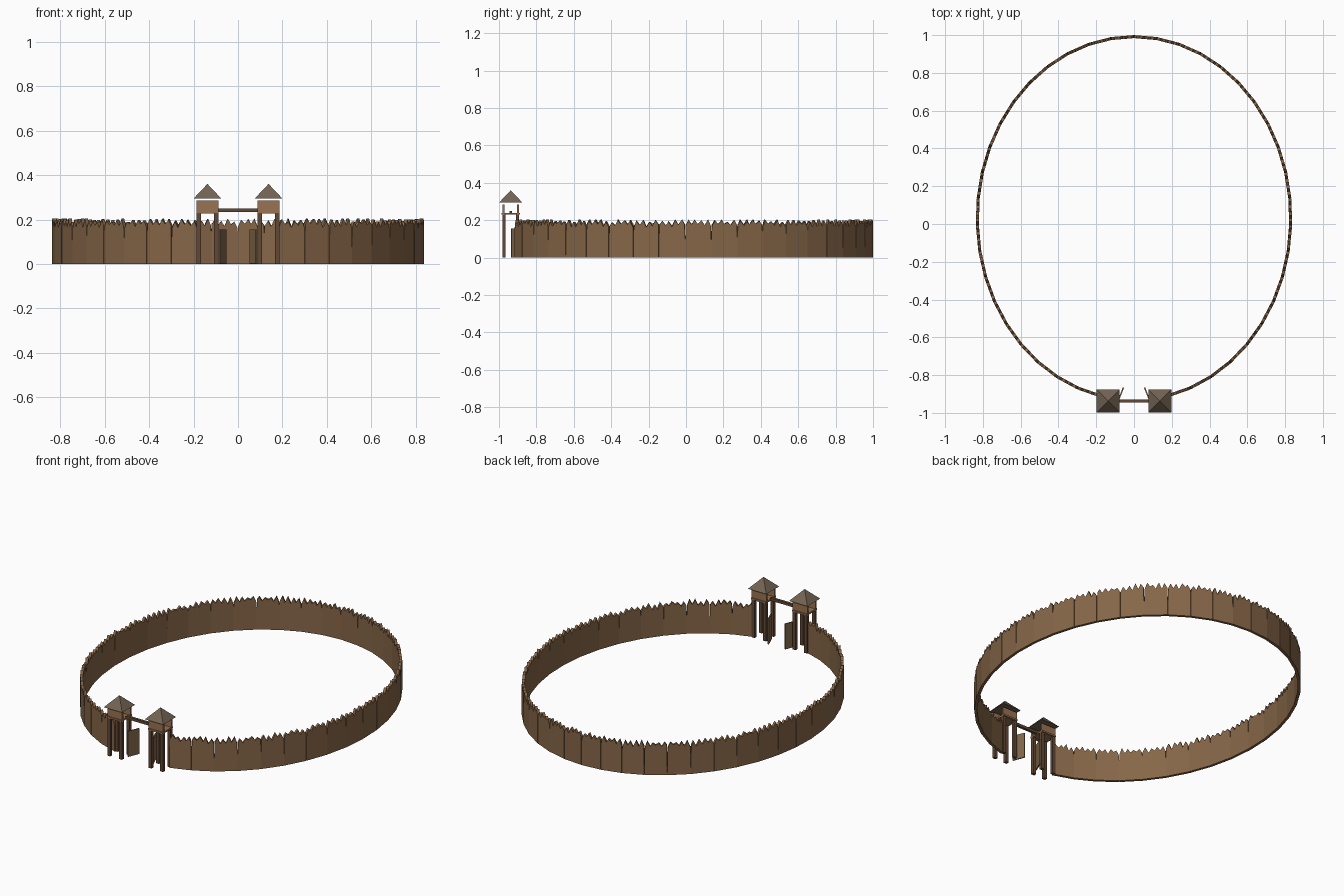
import bpy, bmesh, math, random
from mathutils import Vector, Matrix

if "Cube" in bpy.data.objects:
    bpy.data.objects.remove(bpy.data.objects["Cube"])

random.seed(4)

def material(name, rgb):
    m = bpy.data.materials.new(name)
    m.diffuse_color = (*rgb, 1)
    m.use_nodes = True
    m.node_tree.nodes["Principled BSDF"].inputs["Base Color"].default_value = m.diffuse_color
    return m

WALL = material("wall_wood", (0.24, 0.135, 0.065))
DARK = material("dark_wood", (0.12, 0.065, 0.035))
PLANK = material("plank_wood", (0.32, 0.17, 0.085))
DOOR = material("door_wood", (0.22, 0.14, 0.07))
ROOF = material("roof_shingle", (0.17, 0.125, 0.085))

def finish(name, bm, mat):
    bmesh.ops.recalc_face_normals(bm, faces=bm.faces[:])
    me = bpy.data.meshes.new(name)
    bm.to_mesh(me)
    bm.free()
    me.materials.append(mat)
    ob = bpy.data.objects.new(name, me)
    bpy.context.collection.objects.link(ob)
    return ob

def box(name, centre, size, mat, turn=0):
    bm = bmesh.new()
    bmesh.ops.create_cube(bm, size=1, matrix=Matrix.Translation(centre)
                          @ Matrix.Rotation(turn, 4, 'Z') @ Matrix.Diagonal((*size, 1)))
    return finish(name, bm, mat)

# Palisade: straight panels around an oval, each with an uneven sharpened top
SEGMENTS, STEP, THICK, TEETH = 40, math.radians(8.37), 0.016, 4

def oval(i):
    t = (i - SEGMENTS / 2) * STEP
    return Vector((0.83 * math.sin(t), 0.03 + 0.962 * math.cos(t), 0))

bm = bmesh.new()
for i in range(SEGMENTS):
    a, b = oval(i), oval(i + 1)
    along = b - a
    out = Vector((-along.y, along.x, 0)).normalized() * THICK
    slit = random.uniform(0.06, 0.15)
    profile = [(0, 0), (1, 0), (1, slit), (0.975, random.uniform(0.16, 0.18))]
    for k in reversed(range(TEETH)):
        jitter = random.uniform(-0.06, 0.06)
        profile.append(((k + 0.5 + jitter) / TEETH, random.uniform(0.188, 0.205)))
        if k:
            profile.append(((k + jitter) / TEETH, random.uniform(0.162, 0.182)))
    profile += [(0.01, random.uniform(0.16, 0.18))]
    ring = [bm.verts.new(a + along * s - out / 2 + Vector((0, 0, z))) for s, z in profile]
    face = bm.faces.new(ring)
    new = bmesh.ops.extrude_face_region(bm, geom=[face], use_keep_orig=True)["geom"]
    bmesh.ops.translate(bm, vec=out, verts=[v for v in new if isinstance(v, bmesh.types.BMVert)])
finish("palisade_wall", bm, WALL)

# Twin gate towers with doors opening inward
CY = -0.937
for side, s in (("left", -1), ("right", 1)):
    cx = s * 0.1375
    for dx in (-1, 1):
        for dy in (-1, 1):
            box(f"{side}_tower_post", (cx + dx * 0.039, CY + dy * 0.036, 0.118),
                (0.02, 0.018, 0.236), DARK)
    box(f"{side}_tower_platform", (cx, CY, 0.235), (0.098, 0.1, 0.01), PLANK)
    for dy in (-1, 1):
        box(f"{side}_tower_parapet", (cx, CY + dy * 0.039, 0.256), (0.099, 0.011, 0.058), PLANK)

    # Four-sided pointed roof
    bm = bmesh.new()
    bmesh.ops.create_cone(bm, cap_ends=True, segments=4, radius1=0.0615 * math.sqrt(2),
                          radius2=0, depth=0.065, matrix=Matrix.Translation((cx, CY, 0.328))
                          @ Matrix.Rotation(math.pi / 4, 4, 'Z'))
    finish(f"{side}_tower_roof", bm, ROOF)

    # Open gate leaf
    p, q = Vector((s * 0.083, -0.934, 0)), Vector((s * 0.056, -0.866, 0))
    d = q - p
    box(f"{side}_gate_door", (p + q) / 2 + Vector((0, 0, 0.079)),
        (d.length, 0.007, 0.154), DOOR, math.atan2(d.y, d.x))

# Beam joining the towers
box("gate_beam", (0, CY, 0.242), (0.18, 0.016, 0.016), DARK)
